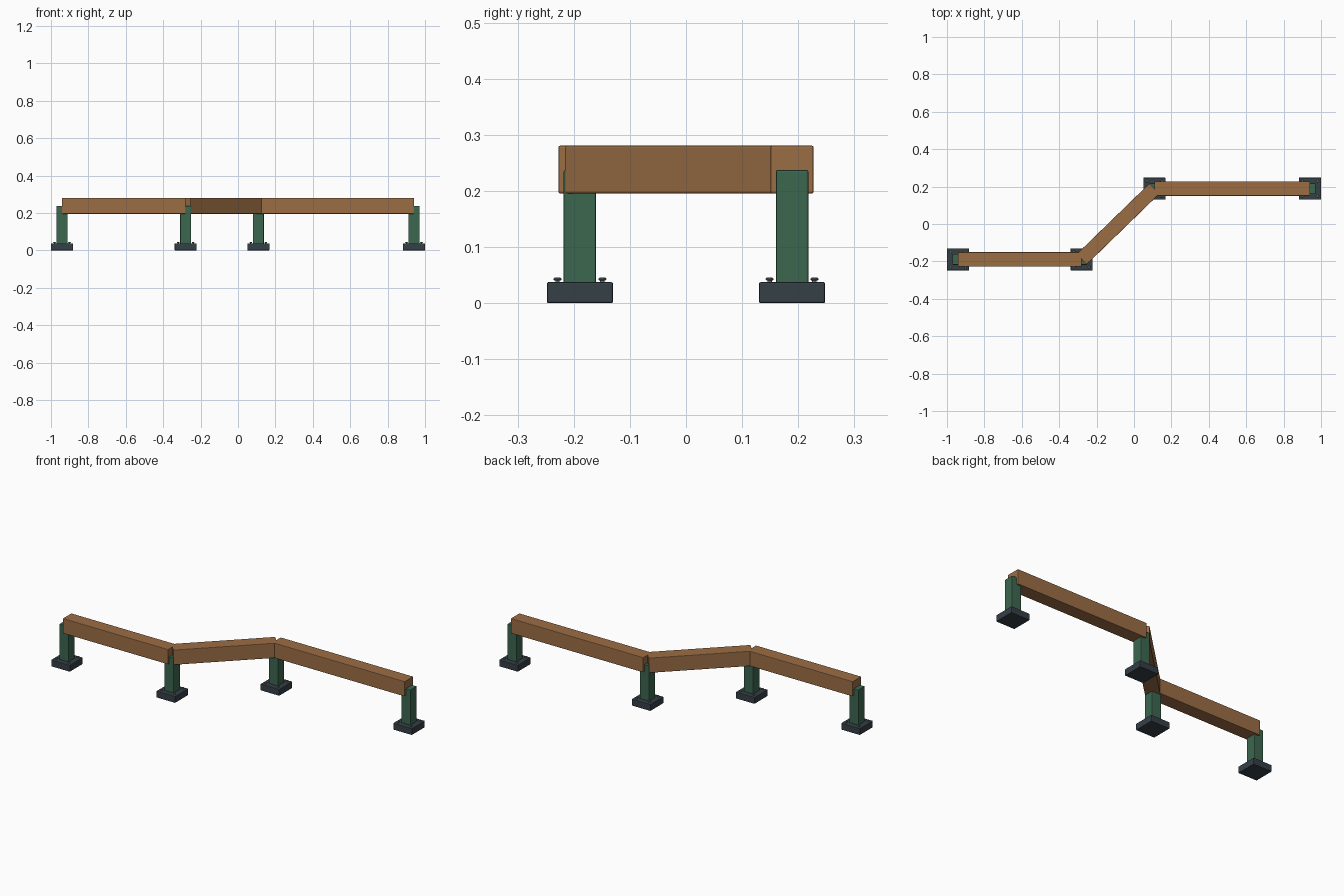
import bpy, math
from mathutils import Vector

cube = bpy.data.objects.get("Cube")
if cube:
    bpy.data.objects.remove(cube, do_unlink=True)


def material(name, rgb):
    m = bpy.data.materials.new(name)
    m.use_nodes = True
    m.diffuse_color = (*rgb, 1)
    bsdf = m.node_tree.nodes["Principled BSDF"]
    bsdf.inputs["Base Color"].default_value = (*rgb, 1)
    bsdf.inputs["Roughness"].default_value = 0.7
    return m


wood = material("warm wood", (0.33, 0.155, 0.06))
green = material("green paint", (0.045, 0.135, 0.08))
slate = material("dark slate", (0.035, 0.05, 0.062))
steel = material("bolt steel", (0.16, 0.18, 0.18))


def box(name, center, size, mat, bevel, turn=0):
    bpy.ops.mesh.primitive_cube_add(size=1, location=center, rotation=(0, 0, turn))
    ob = bpy.context.object
    ob.name = name
    ob.scale = size
    bpy.ops.object.transform_apply(location=False, rotation=False, scale=True)
    ob.data.materials.append(mat)
    mod = ob.modifiers.new("soft edges", "BEVEL")
    mod.width = bevel
    mod.segments = 2
    return ob


def disc(name, center, radius, height, mat):
    bpy.ops.mesh.primitive_cylinder_add(vertices=12, radius=radius, depth=height, location=center)
    ob = bpy.context.object
    ob.name = name
    ob.data.materials.append(mat)
    mod = ob.modifiers.new("soft edges", "BEVEL")
    mod.width = 0.0015
    return ob


nodes = [Vector(p) for p in ((-0.941, -0.189), (-0.28, -0.189), (0.109, 0.189), (0.941, 0.189))]

# Footings, posts and anchor bolts
for i, p in enumerate(nodes, 1):
    box(f"footing_{i}", (p.x, p.y, 0.0187), (0.118, 0.118, 0.0374), slate, 0.003)
    box(f"post_{i}", (p.x, p.y, 0.136), (0.058, 0.058, 0.202), green, 0.003)
    for sx in (-1, 1):
        for sy in (-1, 1):
            x, y = p.x + sx * 0.04, p.y + sy * 0.04
            disc(f"bolt_shank_{i}", (x, y, 0.038), 0.004, 0.008, steel)
            disc(f"bolt_head_{i}", (x, y, 0.0428), 0.007, 0.005, steel)

# Square-ended rails running from post to post
for i, (a, b) in enumerate(zip(nodes, nodes[1:]), 1):
    mid, d = (a + b) / 2, b - a
    box(f"rail_{i}", (mid.x, mid.y, 0.238), (d.length, 0.077, 0.085), wood, 0.003,
        math.atan2(d.y, d.x))
